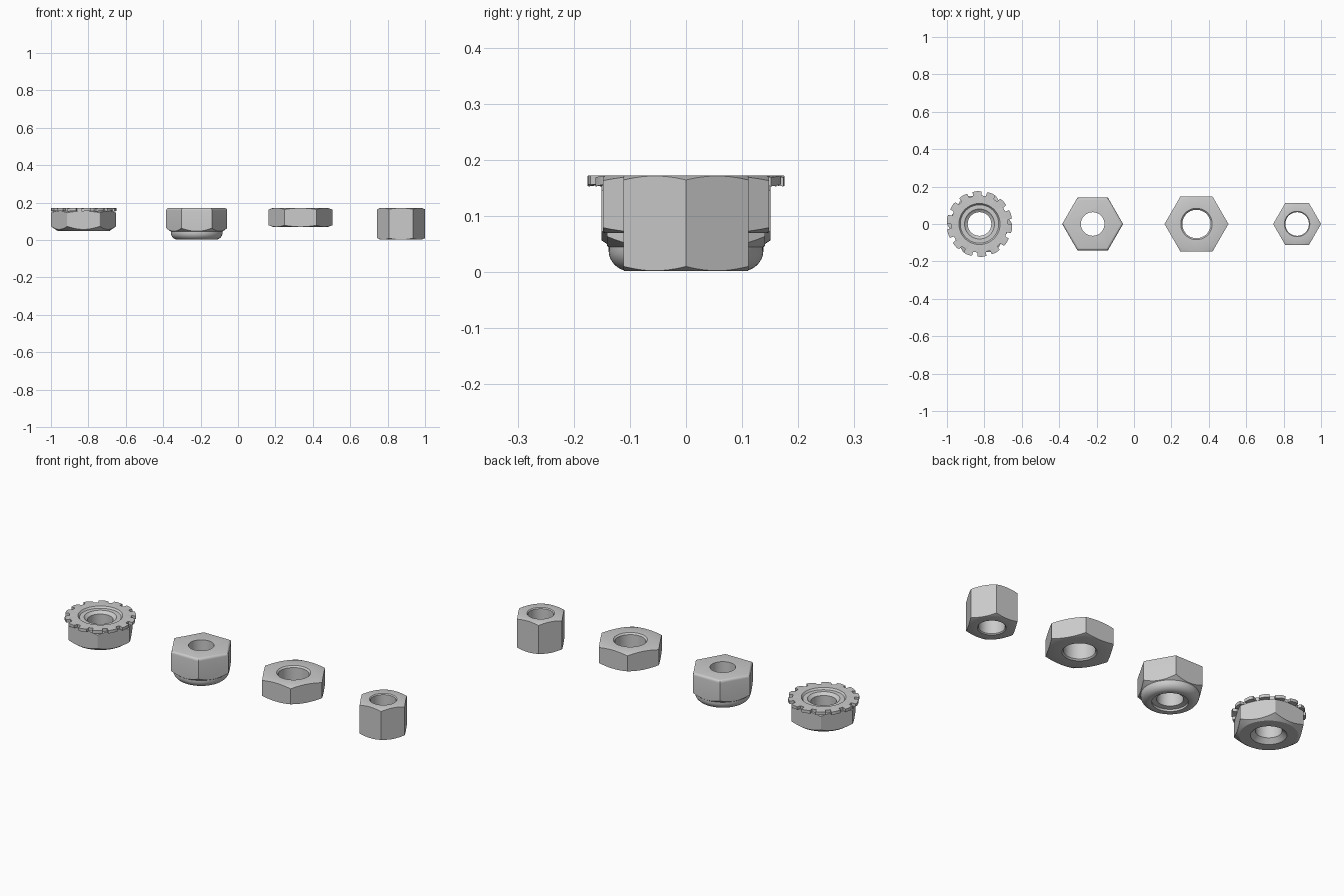
import bpy, bmesh
from math import sin, cos, pi, radians

if "Cube" in bpy.data.objects:
    bpy.data.objects.remove(bpy.data.objects["Cube"])

SEG = 72


def make_object(name, bm):
    bmesh.ops.recalc_face_normals(bm, faces=bm.faces)
    mesh = bpy.data.meshes.new(name)
    bm.to_mesh(mesh)
    bm.free()
    ob = bpy.data.objects.new(name, mesh)
    bpy.context.collection.objects.link(ob)
    return ob


def loft_rings(bm, rings):
    """Join a closed loop of closed sections with quads."""
    rings = [[bm.verts.new(p) for p in ring] for ring in rings]
    for i, a in enumerate(rings):
        b = rings[(i + 1) % len(rings)]
        for j in range(len(a)):
            k = (j + 1) % len(a)
            bm.faces.new((a[j], a[k], b[k], b[j]))


def lathe(name, profile):
    bm = bmesh.new()
    loft_rings(bm, [[(r * cos(2 * pi * i / SEG), r * sin(2 * pi * i / SEG), z)
                     for r, z in profile] for i in range(SEG)])
    return make_object(name, bm)


def hex_prism(flat, z0, z1, bevel=0):
    """Hexagonal prism with corners on x, optional rounded top edge."""
    bm = bmesh.new()
    R = flat / cos(pi / 6)
    low = [bm.verts.new((R * cos(i * pi / 3), R * sin(i * pi / 3), z0)) for i in range(6)]
    base = bm.faces.new(low)
    ext = bmesh.ops.extrude_face_region(bm, geom=[base])["geom"]
    top = [v for v in ext if isinstance(v, bmesh.types.BMVert)]
    for v in top:
        v.co.z = z1
    if not any(f for f in bm.faces if all(v in low for v in f.verts)):
        bm.faces.new(low)
    if bevel:
        edges = [e for e in bm.edges if all(v in top for v in e.verts)]
        bmesh.ops.bevel(bm, geom=edges, offset=bevel, segments=4, profile=0.5, affect='EDGES')
    return make_object("hex_cutter", bm)


def smooth(ob):
    bpy.ops.object.select_all(action='DESELECT')
    bpy.context.view_layer.objects.active = ob
    ob.select_set(True)
    bpy.ops.object.shade_smooth_by_angle(angle=radians(25))


def nut(name, x, flat, profile, top=0.3, bevel=0):
    """Turned ring cut down to a hexagon."""
    ob = lathe(name, profile)
    cutter = hex_prism(flat, -0.1, top, bevel)
    mod = ob.modifiers.new("hexagon", 'BOOLEAN')
    mod.operation, mod.object, mod.solver = 'INTERSECT', cutter, 'EXACT'
    bpy.context.view_layer.objects.active = ob
    bpy.ops.object.modifier_apply(modifier=mod.name)
    bpy.data.objects.remove(cutter)
    ob.location.x = x
    smooth(ob)
    return ob


TOP = 0.172

# tall plain nut
nut("tall_hex_nut", 0.872, 0.111, [
    (0.063, 0.007), (0.068, 0.002), (0.109, 0.002), (0.132, 0.012),
    (0.132, 0.163), (0.110, TOP), (0.068, TOP), (0.063, 0.167)])

# wide plain nut with countersunk hole
nut("wide_hex_nut", 0.334, 0.148, [
    (0.076, 0.077), (0.083, 0.070), (0.145, 0.070), (0.175, 0.081),
    (0.175, 0.162), (0.146, TOP), (0.084, TOP), (0.076, 0.164)])

# lock nut with rounded collar underneath
collar = [(0.100 + 0.038 * cos(a), 0.039 - 0.037 * sin(a))
          for a in [pi / 2 * (1 - i / 8) for i in range(9)]]
nut("lock_nut", -0.221, 0.141, [
    (0.063, 0.020), (0.086, 0.015), (0.086, 0.004)] + collar + [
    (0.138, 0.045), (0.168, 0.068), (0.168, 0.3), (0.063, 0.3)],
    top=TOP, bevel=0.013)

# body of the toothed nut
nut("washer_nut_body", -0.826, 0.151, [
    (0.078, 0.057), (0.086, 0.049), (0.139, 0.049), (0.1735, 0.073),
    (0.1735, 0.146), (0.150, 0.156), (0.113, 0.156), (0.106, 0.163),
    (0.080, 0.163), (0.070, 0.153), (0.063, 0.150), (0.063, 0.072)])

# toothed washer on top, each tooth slightly twisted
bm = bmesh.new()
sections = []
TEETH = 14
for t in range(TEETH):
    for f, r, dz in [(0.0, 0.153, 0), (0.17, 0.152, 0), (0.34, 0.153, 0),
                     (0.36, 0.174, -0.003), (0.57, 0.176, -0.0015), (0.77, 0.176, 0),
                     (0.98, 0.174, 0)]:
        a = 2 * pi * (t + f) / TEETH
        section = [(0.100, 0.160), (0.149, 0.156), (r, 0.156 + dz),
                   (r, TOP + dz), (0.149, TOP), (0.110, TOP)]
        sections.append([(q * cos(a), q * sin(a), z) for q, z in section])
loft_rings(bm, sections)
washer = make_object("toothed_washer", bm)
washer.location.x = -0.826
smooth(washer)
